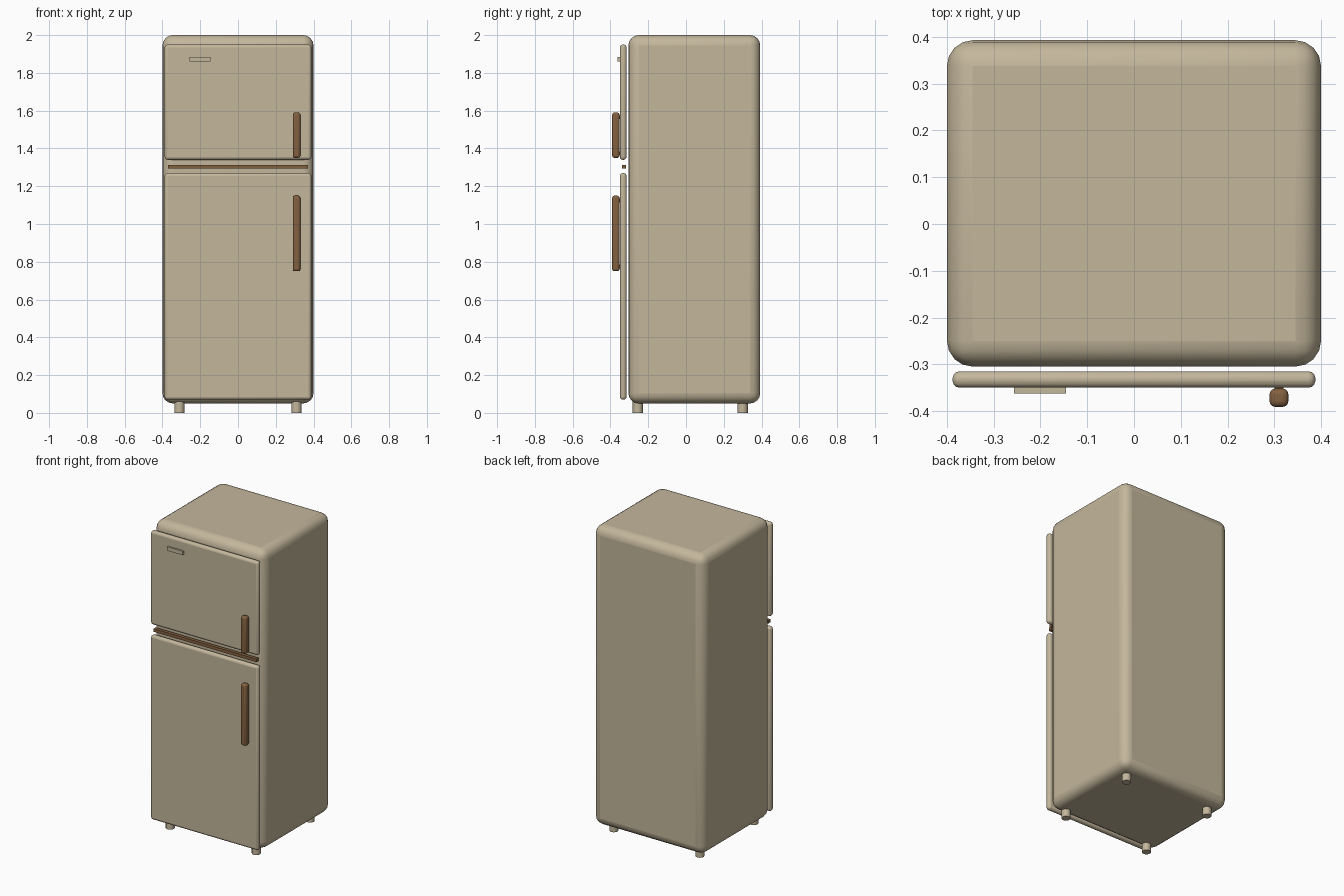
import bpy
import math

default = bpy.data.objects.get("Cube")
if default:
    bpy.data.objects.remove(default, do_unlink=True)


def material(name, colour):
    mat = bpy.data.materials.new(name)
    mat.use_nodes = True
    mat.diffuse_color = (*colour, 1)
    mat.node_tree.nodes["Principled BSDF"].inputs["Base Color"].default_value = (*colour, 1)
    return mat


beige = material("warm beige", (0.55, 0.47, 0.33))
brown = material("wood brown", (0.23, 0.12, 0.052))


def finish(obj, name, mat, bevel=0, segments=4):
    obj.name = name
    obj.data.materials.append(mat)
    if bevel:
        mod = obj.modifiers.new("rounding", "BEVEL")
        mod.width = bevel
        mod.segments = segments
        mod.limit_method = "ANGLE"
    bpy.ops.object.shade_smooth_by_angle(angle=math.radians(40))
    return obj


def box(name, x, y, z, mat, bevel=0, segments=4):
    """Box spanning the given (low, high) ranges."""
    spans = (x, y, z)
    bpy.ops.mesh.primitive_cube_add(size=1, location=[(a + b) / 2 for a, b in spans])
    obj = bpy.context.object
    obj.scale = [b - a for a, b in spans]
    bpy.ops.object.transform_apply(location=False, rotation=False, scale=True)
    return finish(obj, name, mat, bevel, segments)


# Cabinet
box("cabinet", (-0.4, 0.4), (-0.305, 0.393), (0.05, 2.0), beige, 0.055, 4)

# Doors, each with a handle on two short posts
for part, door_z, handle_z in (
    ("freezer", (1.34, 1.95), (1.35, 1.59)),
    ("fridge", (0.07, 1.27), (0.75, 1.15)),
):
    box(part + "_door", (-0.388, 0.388), (-0.35, -0.315), door_z, beige, 0.015, 3)
    box(part + "_handle", (0.29, 0.33), (-0.391, -0.352), handle_z, brown, 0.012, 3)
    for end, z in (("lower", handle_z[0] + 0.025), ("upper", handle_z[1] - 0.025)):
        box(f"{part}_handle_{end}_post", (0.3, 0.32), (-0.36, -0.345),
            (z - 0.01, z + 0.01), brown)

# Trim strip between the doors and a blank plate on the freezer door
box("trim_strip", (-0.37, 0.37), (-0.34, -0.318), (1.293, 1.313), brown)
box("front_plate", (-0.257, -0.145), (-0.362, -0.345), (1.86, 1.885), beige)

# Feet
for side, x in (("right", -0.31), ("left", 0.31)):
    for end, y in (("front", -0.255), ("back", 0.3)):
        bpy.ops.mesh.primitive_cylinder_add(vertices=12, radius=0.027, depth=0.07,
                                            location=(x, y, 0.035))
        finish(bpy.context.object, f"{end}_{side}_foot", beige)
